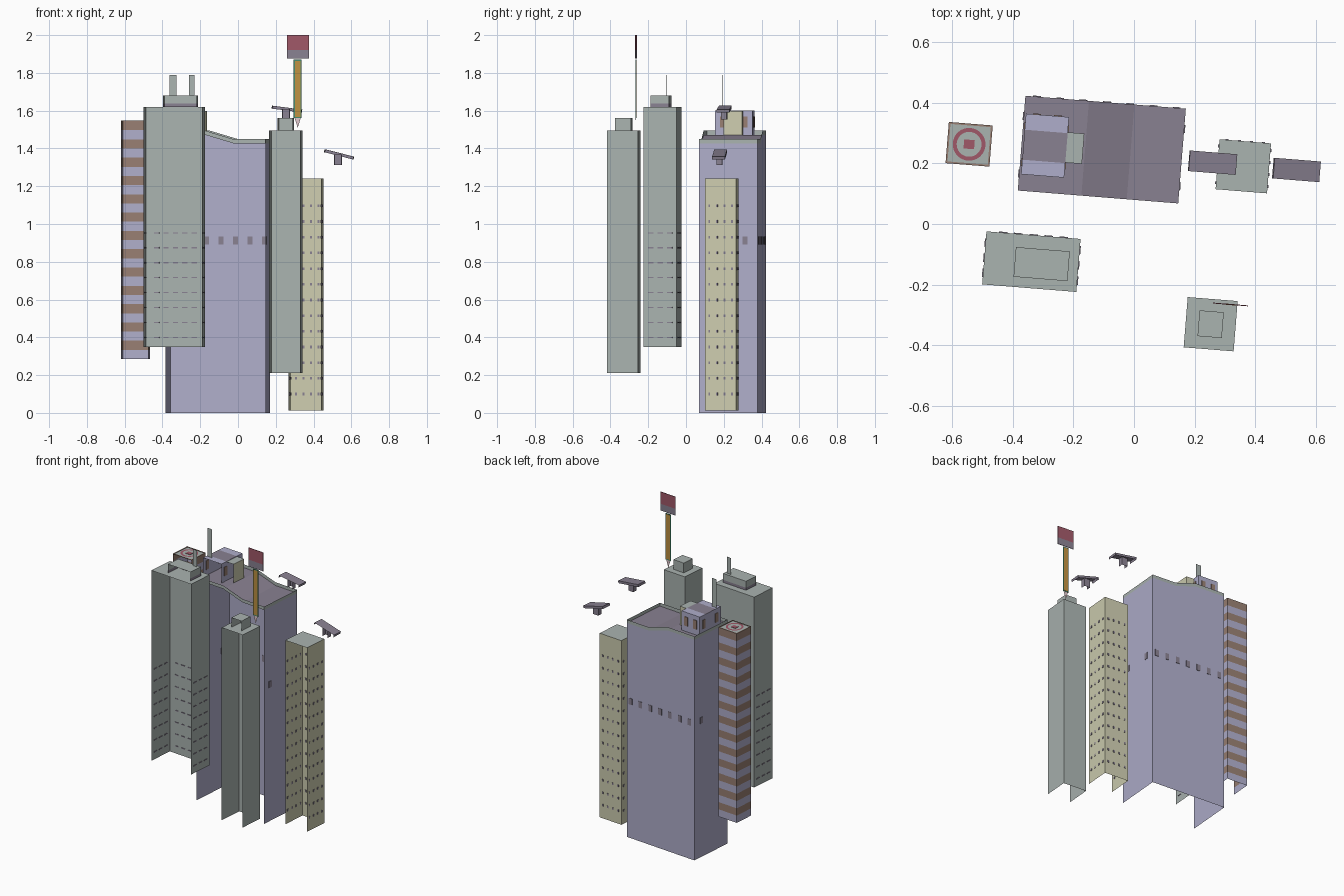
import bpy, bmesh, math

if "Cube" in bpy.data.objects:
    bpy.data.objects.remove(bpy.data.objects["Cube"])

YAW = math.radians(-4.6)      # the whole city block is turned slightly


def lin(c):
    c /= 255
    return c / 12.92 if c < 0.04045 else ((c + 0.055) / 1.055) ** 2.4


def mat(name, r, g, b):
    m = bpy.data.materials.new(name)
    m.diffuse_color = (lin(r), lin(g), lin(b), 1)
    m.use_nodes = True
    m.node_tree.nodes["Principled BSDF"].inputs["Base Color"].default_value = m.diffuse_color
    return m


GREY = mat("grey_green", 170, 179, 176)
LAV = mat("lavender", 175, 174, 203)
PURP = mat("purple_grey", 137, 129, 145)
CREAM = mat("cream", 206, 205, 176)
BROWN = mat("brown", 152, 127, 114)
RED = mat("dusty_red", 160, 88, 104)
GREEN = mat("sign_green", 70, 140, 110)
ORANGE = mat("sign_orange", 190, 145, 65)
WHITE = mat("pale_pink", 225, 200, 205)


class Part:
    """Collects quads and thin boxes in a local frame, then makes one object."""
    def __init__(self, name, x, y):
        self.name, self.pos = name, (x, y, 0)
        self.bm, self.mats = bmesh.new(), []

    def face(self, pts, m):
        if m not in self.mats:
            self.mats.append(m)
        f = self.bm.faces.new([self.bm.verts.new(p) for p in pts])
        f.material_index = self.mats.index(m)

    def wall(self, a, b, z0, z1, m, z1b=None):
        self.face([(*a, z0), (*b, z0), (*b, z1 if z1b is None else z1b), (*a, z1)], m)

    def box(self, c, s, m):
        x, y, z = c
        a, b, d = s[0] / 2, s[1] / 2, s[2] / 2
        P = lambda i, j, k: (x + i * a, y + j * b, z + k * d)
        for k in (-1, 1):
            q = [(-1, -1), (1, -1), (1, 1), (-1, 1)][::k]
            self.face([P(i, j, k) for i, j in q], m)
        ring = [(-1, -1), (1, -1), (1, 1), (-1, 1)]
        for n in range(4):
            (i, j), (p, q) = ring[n], ring[(n + 1) % 4]
            self.face([P(i, j, -1), P(p, q, -1), P(p, q, 1), P(i, j, 1)], m)

    def shell(self, w, d, bands, roof):
        """Three walls (the front is open) in height bands, plus a flat roof."""
        a, b = w / 2, d / 2
        path = [(a, -b), (a, b), (-a, b), (-a, -b)]
        for z0, z1, m in bands:
            for p, q in zip(path, path[1:]):
                self.wall(p, q, z0, z1, m)
        if roof:
            z = bands[-1][1]
            self.face([(-a, -b, z), (a, -b, z), (a, b, z), (-a, b, z)], roof)
        return self

    def done(self, tilt=0):
        bmesh.ops.remove_doubles(self.bm, verts=self.bm.verts, dist=1e-5)
        me = bpy.data.meshes.new(self.name)
        self.bm.to_mesh(me)
        self.bm.free()
        for m in self.mats:
            me.materials.append(m)
        o = bpy.data.objects.new(self.name, me)
        o.location = self.pos
        o.rotation_euler = (0, tilt, YAW)
        bpy.context.collection.objects.link(o)
        return o


def plates(name, x, y, w, d, back, side, zs, size, m):
    """Thin window plates on the back wall and both side walls."""
    p = Part(name, x, y)
    for z in zs:
        for u in back:
            p.box((u, d / 2, z), (size[0], 0.006, size[1]), m)
        for v in side:
            for s in (-1, 1):
                p.box((s * w / 2, v, z), (0.006, size[0], size[1]), m)
    p.done()


# main tower with stepped, sloping roof and a thin parapet
MX, MY, W, D = -0.106, 0.245, 0.53, 0.313
prof = [(-W / 2, 1.472), (-0.055, 1.472), (0.095, 1.427), (W / 2, 1.427)]
p, par, roof = Part("main_tower", MX, MY), Part("main_parapet", MX, MY), Part("main_roof", MX, MY)
h = D / 2
for (u0, z0), (u1, z1) in zip(prof, prof[1:]):
    p.wall((u1, h), (u0, h), 0, z1, LAV, z0)
    roof.face([(u0, -h, z0), (u1, -h, z1), (u1, h, z1), (u0, h, z0)], PURP)
    for s in (-1, 1):
        q = [(u0, s * h, z0), (u1, s * h, z1), (u1, s * h, z1 + .022), (u0, s * h, z0 + .022)]
        par.face(q[::-s], GREY)
for s, z in ((-1, 1.472), (1, 1.427)):
    a, b = (s * W / 2, -s * h), (s * W / 2, s * h)
    p.wall(a, b, 0, z, LAV)
    par.wall(a, b, z, z + 0.022, GREY)
for o in (p, par, roof):
    o.done()
plates("main_windows", MX, MY, W, D, [0.235 - 0.077 * i for i in range(7)],
       (-0.1, 0.09), (0.912,), (0.026, 0.042), PURP)

# penthouse: striped roof, side block and mast
p = Part("penthouse", -0.293, 0.258).shell(0.142, 0.2, [(1.472, 1.6, LAV)], None)
for v0, v1, m in ((-0.1, -0.052, LAV), (-0.052, 0.047, PURP), (0.047, 0.1, LAV)):
    p.face([(-.071, v0, 1.6), (.071, v0, 1.6), (.071, v1, 1.6), (-.071, v1, 1.6)], m)
p.done()
plates("penthouse_windows", -0.293, 0.258, 0.142, 0.2, (-0.035, 0.035), (-0.06, 0.06),
       (1.54,), (0.026, 0.06), BROWN)
Part("penthouse_annex", -0.195, 0.25).shell(0.055, 0.1, [(1.472, 1.597, CREAM)], GREY).done()
for name, x, y, w, z in (("penthouse_mast", -0.345, 0.195, 0.038, 1.6),
                         ("left_tower_mast", -0.245, -0.105, 0.03, 1.68)):
    p = Part(name, x, y)
    p.wall((-w / 2, 0), (w / 2, 0), z, 1.79, GREY)
    p.done()

# front grey towers with roof blocks
Part("left_tower", -0.338, -0.124).shell(0.311, 0.175, [(0.35, 1.62, GREY)], GREY).done()
Part("left_tower_block", -0.304, -0.132).shell(
    0.178, 0.098, [(1.62, 1.637, PURP), (1.637, 1.68, GREY)], GREY).done()
plates("left_tower_slits", -0.338, -0.124, 0.311, 0.175, [-0.1 + 0.05 * i for i in range(5)],
       (-0.05, 0, 0.05), [0.40 + 0.079 * i for i in range(8)], (0.028, 0.006), PURP)
Part("right_tower", 0.2525, -0.33).shell(0.165, 0.166, [(0.21, 1.495, GREY)], GREY).done()
Part("right_tower_block", 0.2525, -0.33).shell(0.08, 0.085, [(1.495, 1.56, GREY)], GREY).done()

# cream tower with a grid of small windows
Part("cream_tower", 0.36, 0.19).shell(0.17, 0.165, [(0.012, 1.24, CREAM)], GREY).done()
cols = [-0.06 + 0.04 * i for i in range(4)]
plates("cream_tower_windows", 0.36, 0.19, 0.17, 0.165, cols, cols,
       [0.1 + 0.083 * i for i in range(13)], (0.01, 0.014), PURP)

# striped tower with landing pad
SX, SY, N = -0.543, 0.2625, 13
step = (1.545 - 0.285) / (2 * N)
bands = [(0.285 + i * step, 0.285 + (i + 1) * step, (LAV, BROWN)[i % 2]) for i in range(2 * N)]
Part("striped_tower", SX, SY).shell(0.145, 0.136, bands, GREY).done()
p = Part("landing_pad", SX, SY)
for s in (-1, 1):
    p.box((s * 0.0695, 0, 1.546), (0.006, 0.136, 0.003), BROWN)
    p.box((0, s * 0.065, 1.546), (0.145, 0.006, 0.003), BROWN)
n, ri, ro = 32, 0.041, 0.054
for i in range(n):
    t0, t1 = 2 * math.pi * i / n, 2 * math.pi * (i + 1) / n
    p.face([(r * math.cos(t), r * math.sin(t), 1.548)
            for r, t in ((ri, t0), (ro, t0), (ro, t1), (ri, t1))], RED)
p.box((0, 0, 1.547), (0.035, 0.03, 0.002), RED)
p.done()

# floating billboard and hanging banner
p = Part("billboard", 0.318, -0.265)
p.box((0, 0, 1.96), (0.116, 0.003, 0.08), RED)
p.box((0, 0, 1.8975), (0.116, 0.003, 0.045), PURP)
p.done()
p = Part("banner", 0.316, -0.265)
p.box((0, 0, 1.715), (0.042, 0.002, 0.31), GREEN)
p.box((0, 0, 1.715), (0.03, 0.004, 0.298), ORANGE)
p.face([(-0.016, 0, 1.56), (0, 0, 1.51), (0.016, 0, 1.56)], WHITE)
p.done()

# tilted hovering platforms, each on a short stem
for name, x, y, z, tilt in (("near_platform", 0.259, 0.202, 1.608, 0.13),
                            ("far_platform", 0.535, 0.178, 1.368, 0.25)):
    p = Part(name, x, y).shell(0.157, 0.068, [(-0.008, 0.008, PURP)], PURP)
    o = p.done(tilt)
    o.location.z = z
    p = Part(name + "_stem", x - 0.005, y).shell(0.04, 0.03, [(z - 0.055, z, PURP)], None)
    p.done()
